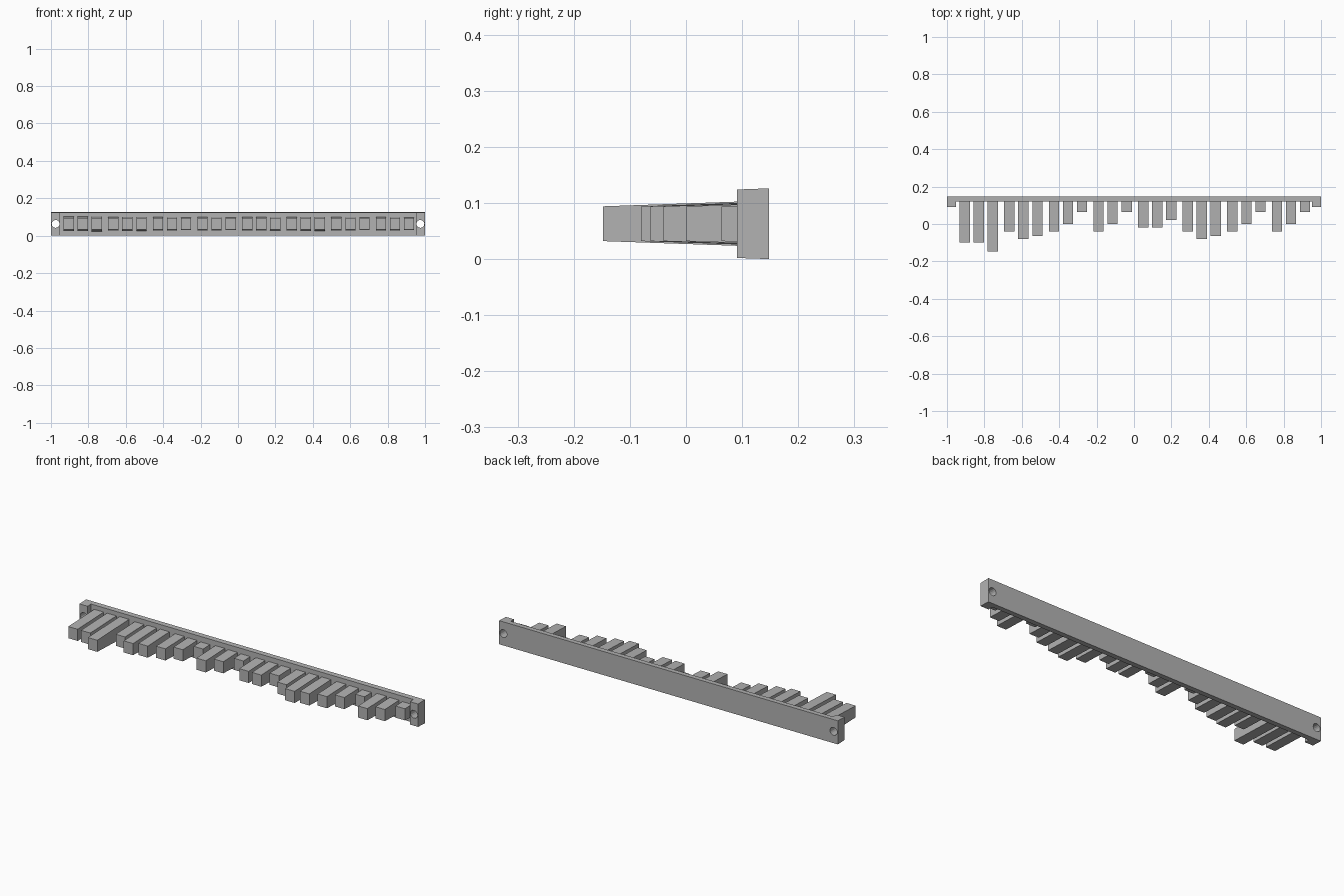
import bpy
import bmesh
import math

cube = bpy.data.objects.get("Cube")
if cube:
    bpy.data.objects.remove(cube, do_unlink=True)

grey = bpy.data.materials.new("plain grey")
grey.use_nodes = True
colour = (0.45, 0.45, 0.45, 1)
grey.diffuse_color = colour
grey.node_tree.nodes["Principled BSDF"].inputs["Base Color"].default_value = colour

MID_Z = 0.063
DRAFT = math.tan(math.radians(2))


def finish(name, bm):
    bmesh.ops.recalc_face_normals(bm, faces=bm.faces)
    mesh = bpy.data.meshes.new(name)
    bm.to_mesh(mesh)
    bm.free()
    mesh.materials.append(grey)
    obj = bpy.data.objects.new(name, mesh)
    bpy.context.collection.objects.link(obj)
    return obj


def extrude_profile(name, points, x0, x1, axis):
    """Extrude a closed outline along x, or along z when axis is 'z'."""
    bm = bmesh.new()
    place = (lambda p, h: (h, *p)) if axis == "x" else (lambda p, h: (*p, h))
    face = bm.faces.new([bm.verts.new(place(p, x0)) for p in points])
    new = bmesh.ops.extrude_face_region(bm, geom=[face])["geom"]
    shift = (x1 - x0, 0, 0) if axis == "x" else (0, 0, x1 - x0)
    bmesh.ops.translate(bm, vec=shift,
                        verts=[g for g in new if isinstance(g, bmesh.types.BMVert)])
    return finish(name, bm)


# Backing bar with forward end tabs: one U-shaped outline, drafted towards the front
BACK, FRONT, TAB = 0.148, 0.12, 0.091
outline = [(-1, BACK), (-1, TAB), (-0.952, TAB), (-0.952, FRONT),
           (0.952, FRONT), (0.952, TAB), (1, TAB), (1, BACK)]
bar = extrude_profile("backing_bar", outline, 0, 2 * MID_Z, "z")
for v in bar.data.vertices:
    half = MID_Z - (BACK - v.co.y) * DRAFT
    v.co.z = MID_Z + math.copysign(half, v.co.z - MID_Z)

# Screw holes through the end tabs
for side, label in ((-1, "right"), (1, "left")):
    bpy.ops.mesh.primitive_cylinder_add(vertices=16, radius=0.021, depth=0.3,
                                        location=(side * 0.975, 0.12, MID_Z),
                                        rotation=(math.pi / 2, 0, 0))
    cutter = bpy.context.object
    cutter.name = label + "_hole_cutter"
    cutter.hide_render = True
    cutter.hide_viewport = True
    cut = bar.modifiers.new(label + "_hole", "BOOLEAN")
    cut.operation = "DIFFERENCE"
    cut.solver = "EXACT"
    cut.object = cutter

# Teeth: tip depth of each, in groups of three at an even pitch
TIPS = [-0.10, -0.10, -0.148, -0.04, -0.08, -0.063, -0.04, 0, 0.063,
        -0.04, 0, 0.063, -0.02, -0.02, 0.022, -0.04, -0.08, -0.063,
        -0.04, 0, 0.063, -0.04, 0, 0.063]
TIP_HALF, WIDTH = 0.031, 0.055
for i, tip in enumerate(TIPS):
    x = -0.905 + (i // 3) * 0.2385 + (i % 3) * 0.075
    root = TIP_HALF + (FRONT - tip) * DRAFT
    profile = [(tip, MID_Z - TIP_HALF), (tip, MID_Z + TIP_HALF),
               (FRONT, MID_Z + root), (FRONT, MID_Z - root)]
    extrude_profile(f"tooth_{i + 1}", profile, x - WIDTH / 2, x + WIDTH / 2, "x")
